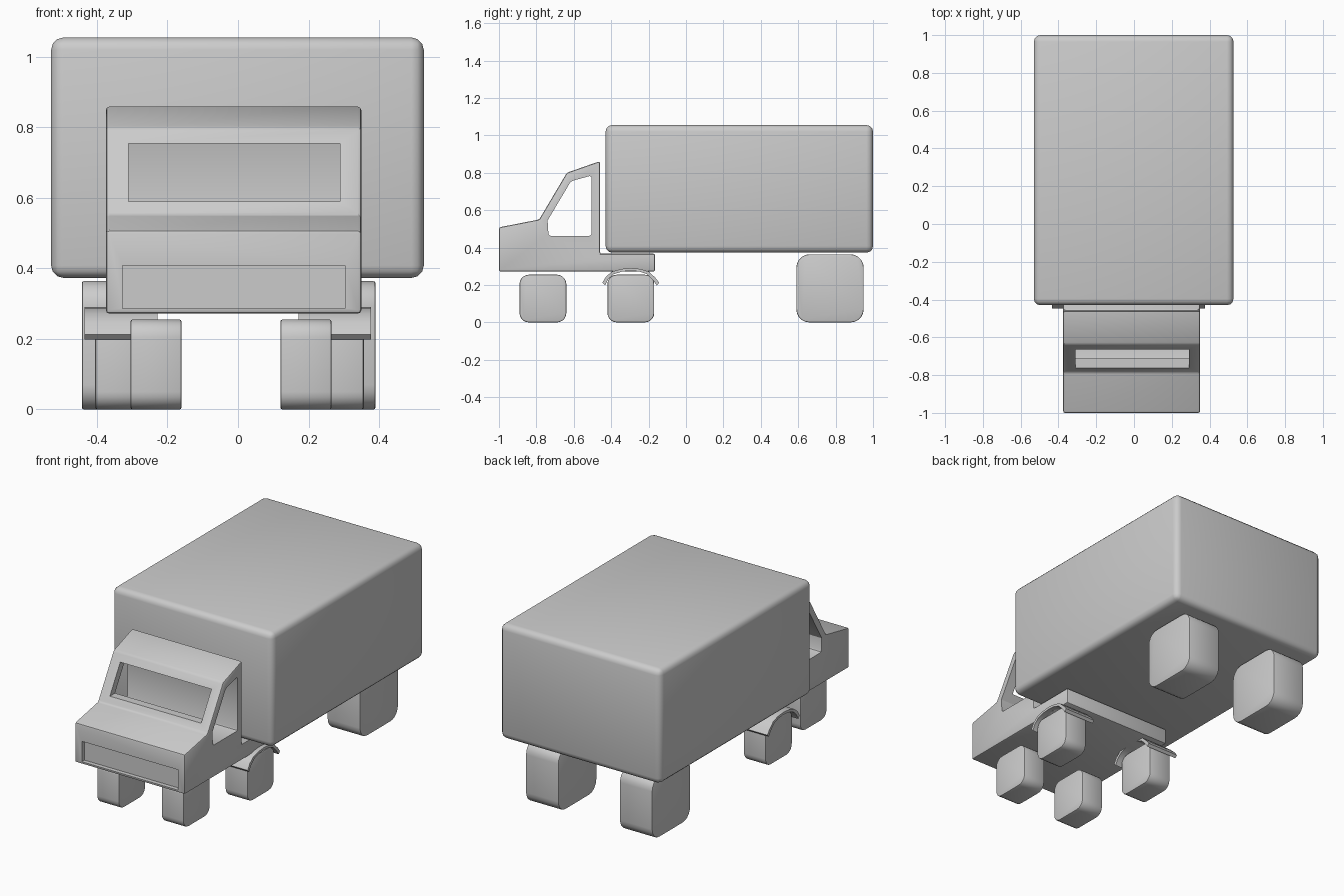
import bpy, bmesh, math

if "Cube" in bpy.data.objects:
    bpy.data.objects.remove(bpy.data.objects["Cube"])


def activate(ob):
    bpy.ops.object.select_all(action='DESELECT')
    ob.select_set(True)
    bpy.context.view_layer.objects.active = ob


def apply_mods(ob):
    activate(ob)
    for m in list(ob.modifiers):
        bpy.ops.object.modifier_apply(modifier=m.name)


def prism(name, profile, x0, x1):
    """Extrude a (y, z) profile from x0 to x1."""
    bm = bmesh.new()
    face = bm.faces.new([bm.verts.new((x0, y, z)) for y, z in profile])
    ext = bmesh.ops.extrude_face_region(bm, geom=[face])['geom']
    bmesh.ops.translate(bm, vec=(x1 - x0, 0, 0),
                        verts=[v for v in ext if isinstance(v, bmesh.types.BMVert)])
    bmesh.ops.recalc_face_normals(bm, faces=bm.faces)
    me = bpy.data.meshes.new(name)
    bm.to_mesh(me)
    bm.free()
    ob = bpy.data.objects.new(name, me)
    bpy.context.collection.objects.link(ob)
    return ob


def bevel(ob, width, segments):
    m = ob.modifiers.new("bevel", 'BEVEL')
    m.width, m.segments = width, segments
    m.limit_method = 'ANGLE'
    m.angle_limit = math.radians(40)
    apply_mods(ob)


def cut(ob, cutter):
    m = ob.modifiers.new("cut", 'BOOLEAN')
    m.operation, m.solver, m.object = 'DIFFERENCE', 'EXACT', cutter
    apply_mods(ob)
    bpy.data.objects.remove(cutter)


def smooth(ob, angle=30):
    activate(ob)
    bpy.ops.object.shade_smooth_by_angle(angle=math.radians(angle))


def rect(y0, y1, z0, z1):
    return [(y0, z0), (y1, z0), (y1, z1), (y0, z1)]


def rounded(y0, y1, z0, z1, r, n=5):
    """Rectangle profile with rounded corners."""
    pts = []
    for k, (cy, cz) in enumerate(((y1 - r, z1 - r), (y0 + r, z1 - r),
                                  (y0 + r, z0 + r), (y1 - r, z0 + r))):
        for i in range(n + 1):
            a = math.pi / 2 * (k + i / n)
            pts.append((cy + r * math.cos(a), cz + r * math.sin(a)))
    return pts


# Cargo box
box = prism("cargo_box", rect(-0.43, 1.0, 0.373, 1.055), -0.53, 0.527)
bevel(box, 0.035, 3)
smooth(box, 40)

# Cab with its rear chassis plate
cab = prism("cab", [(-1, 0.272), (-1, 0.508), (-0.785, 0.55), (-0.637, 0.8), (-0.46, 0.862),
                    (-0.46, 0.367), (-0.165, 0.367), (-0.165, 0.272)], -0.375, 0.35)
bevel(cab, 0.01, 2)

# Side windows run right through the hollow cab
windows = prism("window_cutter", [(-0.74, 0.545), (-0.615, 0.755), (-0.505, 0.785),
                                  (-0.505, 0.463), (-0.735, 0.463)], -0.6, 0.6)
bevel(windows, 0.012, 2)
cut(cab, windows)

# Windscreen opening and front grille recess
cut(cab, prism("windscreen_cutter", rect(-1.1, -0.6, 0.59, 0.755), -0.31, 0.29))
cut(cab, prism("grille_cutter", rect(-1.1, -0.975, 0.287, 0.408), -0.327, 0.304))
smooth(cab)

# Wheels, a rounded block on each side of every axle
axles = [("front", -0.89, -0.64, 0.255, 0.05, (-0.305, -0.16), (0.12, 0.265)),
         ("middle", -0.42, -0.17, 0.255, 0.05, (-0.405, -0.26), (0.21, 0.357)),
         ("rear", 0.59, 0.95, 0.364, 0.07, (-0.443, -0.228), (0.174, 0.39))]
for name, y0, y1, top, r, left, right in axles:
    for side, (x0, x1) in (("left", left), ("right", right)):
        wheel = prism(f"{name}_wheel_{side}", rounded(y0, y1, 0, top, r), x0, x1)
        bevel(wheel, 0.006, 2)
        smooth(wheel)

# Arched mudguards over the middle wheels, with flared ends
arch = [(-0.447, 0.212), (-0.428, 0.245), (-0.395, 0.272), (-0.345, 0.286), (-0.295, 0.29),
        (-0.245, 0.286), (-0.2, 0.272), (-0.165, 0.24), (-0.143, 0.212)]
inner = [(-0.295 + (y + 0.295) * 0.91, z - 0.014) for y, z in arch]
for side, x0, x1 in (("left", -0.435, -0.229), ("right", 0.172, 0.377)):
    guard = prism(f"mudguard_{side}", arch + inner[::-1], x0, x1)
    smooth(guard)
